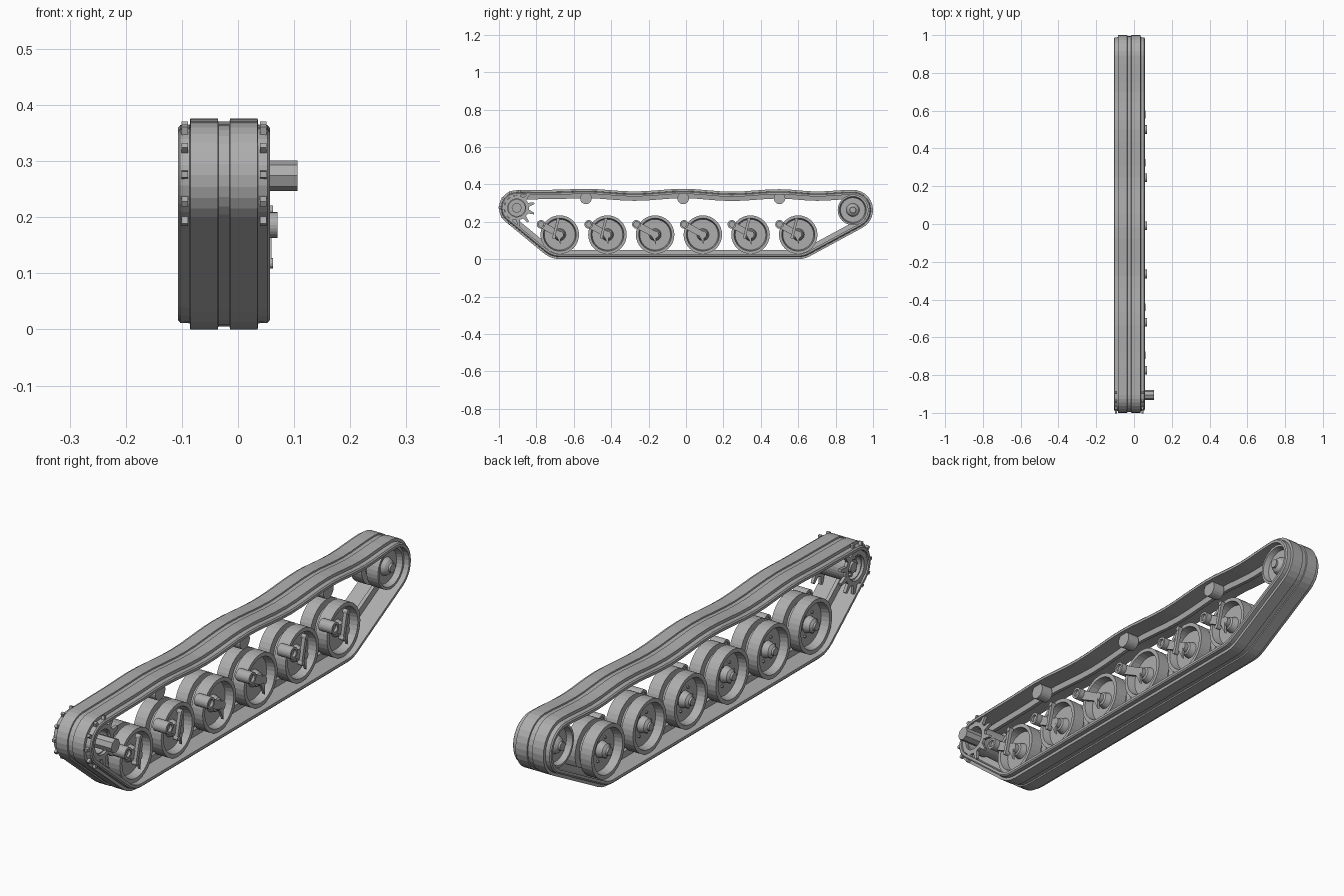
import bpy, bmesh, math
from mathutils import Vector, Matrix

if "Cube" in bpy.data.objects:
    bpy.data.objects.remove(bpy.data.objects["Cube"])

grey = bpy.data.materials.new("steel grey")
grey.diffuse_color = (0.42, 0.42, 0.42, 1)
grey.use_nodes = True
grey.node_tree.nodes["Principled BSDF"].inputs["Base Color"].default_value = grey.diffuse_color
MID = -0.025                                   # centre plane of the track


def finish(name, bm):
    bmesh.ops.recalc_face_normals(bm, faces=bm.faces[:])
    me = bpy.data.meshes.new(name)
    bm.to_mesh(me)
    bm.free()
    me.materials.append(grey)
    ob = bpy.data.objects.new(name, me)
    bpy.context.collection.objects.link(ob)
    return ob


def bridge(bm, rings, closed):
    """Join equal rings of vertices with quads."""
    n = len(rings[0])
    pairs = list(zip(rings, rings[1:] + rings[:1])) if closed else list(zip(rings, rings[1:]))
    for a, b in pairs:
        for i in range(n):
            j = (i + 1) % n
            bm.faces.new((a[i], a[j], b[j], b[i]))


def lathe(bm, y, z, profile, n=32, closed=False):
    """Spin (x, radius) points about an axis parallel to x."""
    rings = []
    for x, r in profile:
        rings.append([bm.verts.new((x, y + r * math.cos(2 * math.pi * i / n),
                                    z + r * math.sin(2 * math.pi * i / n))) for i in range(n)])
    bridge(bm, rings, closed)
    if not closed:
        bm.faces.new(rings[0])
        bm.faces.new(rings[-1])


def rod(bm, y, z, x0, x1, r, n=16):
    lathe(bm, y, z, [(x0, r), (x1, r)], n)


def tube(bm, y, z, x0, x1, r_out, r_in, n=24):
    lathe(bm, y, z, [(x0, r_out), (x1, r_out), (x1, r_in), (x0, r_in)], n, True)


def prism(bm, outline, x0, x1):
    """Extrude a (y, z) outline along x."""
    rings = [[bm.verts.new((x, y, z)) for y, z in outline] for x in (x0, x1)]
    bridge(bm, rings, False)
    bm.faces.new(rings[0])
    bm.faces.new(rings[1])


def bar(bm, a, b, wa, wb, x0, x1):
    """Tapered flat bar between two (y, z) points."""
    a, b = Vector(a), Vector(b)
    d = (b - a).normalized()
    s = Vector((-d.y, d.x))
    prism(bm, [a + s * wa, a - s * wa, b - s * wb, b + s * wb], x0, x1)


# --- track belt: path wrapped round sprocket, end wheels and idler ---
SPROCKET, IDLER = (-0.905, 0.274), (0.892, 0.263)
WHEEL_YS = [-0.675 + 0.255 * i for i in range(6)]
WHEEL_Z, WHEEL_R = 0.131, 0.103
ROLLER_YS = (-0.535, -0.015, 0.5)
circles = [(*SPROCKET, 0.095), (WHEEL_YS[0], WHEEL_Z, 0.131),
           (WHEEL_YS[-1], WHEEL_Z, 0.131), (*IDLER, 0.108)]
normals = [math.pi / 2]
for (y1, z1, r1), (y2, z2, r2) in zip(circles, circles[1:]):
    dy, dz = y2 - y1, z2 - z1
    normals.append(math.atan2(dz, dy) - math.acos((r1 - r2) / math.hypot(dy, dz)))
normals.append(math.pi / 2)
path = []                                      # (y, z, normal angle)
for k, (y, z, r) in enumerate(circles):
    a0, a1 = normals[k], normals[k + 1]
    sweep = (a1 - a0) % (2 * math.pi)
    steps = max(3, round(sweep / 0.22))
    for i in range(steps + 1):
        a = a0 + sweep * i / steps
        path.append((y + r * math.cos(a), z + r * math.sin(a), a))

# sagging upper run, resting on the return rollers
knots = [(0.892, 0.371), (0.70, 0.362), (0.5, 0.374), (0.245, 0.361), (-0.015, 0.376),
         (-0.275, 0.362), (-0.535, 0.376), (-0.72, 0.371), (-0.905, 0.369)]
for (y1, z1), (y2, z2) in zip(knots, knots[1:]):
    for i in range(1, 5):
        t = i / 4
        y, z = y1 + (y2 - y1) * t, z1 + (z2 - z1) * (1 - math.cos(math.pi * t)) / 2
        slope = (z2 - z1) / (y2 - y1) * math.pi / 2 * math.sin(math.pi * t)
        path.append((y, z, math.pi / 2 + math.atan(slope)))
path.pop()

# half section as (distance from mid plane, depth): groove, pad, edge, inner guide ridge
half = [(0.010, 0.005), (0.011, 0), (0.060, 0), (0.061, 0.011), (0.078, 0.012), (0.082, 0.017),
        (0.082, 0.027), (0.010, 0.027), (0.007, 0.050)]
section = [(MID + x, d) for x, d in half] + [(MID - x, d) for x, d in reversed(half)]
bm = bmesh.new()
bridge(bm, [[bm.verts.new((x, y - d * math.cos(a), z - d * math.sin(a))) for x, d in section]
            for y, z, a in path], True)
finish("track_belt", bm)


def dual_wheel(bm, y, z, r, rim, depth, hub, groove):
    """Twin rims with a guide groove, dished faces and a stepped hub."""
    w = 0.060
    side = [(w + 0.008, hub * 0.6), (w, hub * 0.6), (w - 0.008, hub), (w - depth, hub * 1.25),
            (w - depth, rim - 0.006), (w, rim), (w, r), (0.011, r), (0.011, groove)]
    lathe(bm, y, z, [(MID - x, q) for x, q in side] + [(MID + x, q) for x, q in reversed(side)], 32)


# --- road wheels with bolts, swing arms and shock absorbers ---
for i, y in enumerate(WHEEL_YS):
    bm = bmesh.new()
    dual_wheel(bm, y, WHEEL_Z, WHEEL_R, 0.088, 0.032, 0.026, 0.077)
    for k in range(6):
        a = k * math.pi / 3
        rod(bm, y + 0.045 * math.cos(a), WHEEL_Z + 0.045 * math.sin(a), MID - 0.035, MID - 0.026, 0.005, 6)
    finish(f"road_wheel_{i + 1}", bm)

    bm = bmesh.new()
    pivot = (y - 0.100, 0.186)
    tube(bm, *pivot, 0.012, 0.070, 0.023, 0.014)
    rod(bm, *pivot, 0.016, 0.060, 0.014)
    bar(bm, (y - 0.084, 0.177), (y, WHEEL_Z), 0.018, 0.016, 0.030, 0.048)
    rod(bm, y, WHEEL_Z, 0.020, 0.048, 0.020)
    prism(bm, [(y - 0.022, 0.128), (y + 0.006, 0.122), (y + 0.004, 0.078), (y - 0.008, 0.104)], 0.040, 0.050)
    finish(f"swing_arm_{i + 1}", bm)

    if i not in (2, 3):
        bm = bmesh.new()
        low, high = (y - 0.032, 0.118), (y - 0.009, 0.212)
        bar(bm, low, high, 0.007, 0.007, 0.046, 0.060)
        for p in (low, high):
            rod(bm, *p, 0.042, 0.062, 0.009, 12)
        finish(f"shock_absorber_{i + 1}", bm)

# --- return rollers ---
for i, y in enumerate(ROLLER_YS):
    bm = bmesh.new()
    rod(bm, y, 0.325, -0.010, 0.040, 0.031, 20)
    finish(f"return_roller_{i + 1}", bm)

# --- rear idler ---
bm = bmesh.new()
dual_wheel(bm, *IDLER, 0.081, 0.072, 0.022, 0.028, 0.056)
finish("idler_wheel", bm)

# --- drive sprocket: two toothed rings, drum and shaft ---
sy, sz = SPROCKET
bm = bmesh.new()
for x0, x1 in ((-0.101, -0.089), (0.039, 0.051)):
    tube(bm, sy, sz, x0, x1, 0.066, 0.048, 33)
    for k in range(11):
        a = 2 * math.pi * k / 11 + math.radians(15)
        c, s = math.cos(a), math.sin(a)
        bar(bm, (sy + 0.06 * c, sz + 0.06 * s), (sy + 0.097 * c, sz + 0.097 * s), 0.011, 0.005, x0, x1)
tube(bm, sy, sz, -0.090, 0.040, 0.055, 0.044, 32)
rod(bm, sy, sz, MID - 0.045, MID - 0.025, 0.045, 24)
rod(bm, sy, sz, MID - 0.065, MID - 0.045, 0.020, 16)
for k in range(8):
    a = k * math.pi / 4
    rod(bm, sy + 0.033 * math.cos(a), sz + 0.033 * math.sin(a), MID - 0.055, MID - 0.045, 0.006, 6)
finish("drive_sprocket", bm)

bm = bmesh.new()
rod(bm, sy, sz, MID - 0.025, 0.106, 0.027, 8)
finish("drive_shaft", bm)
